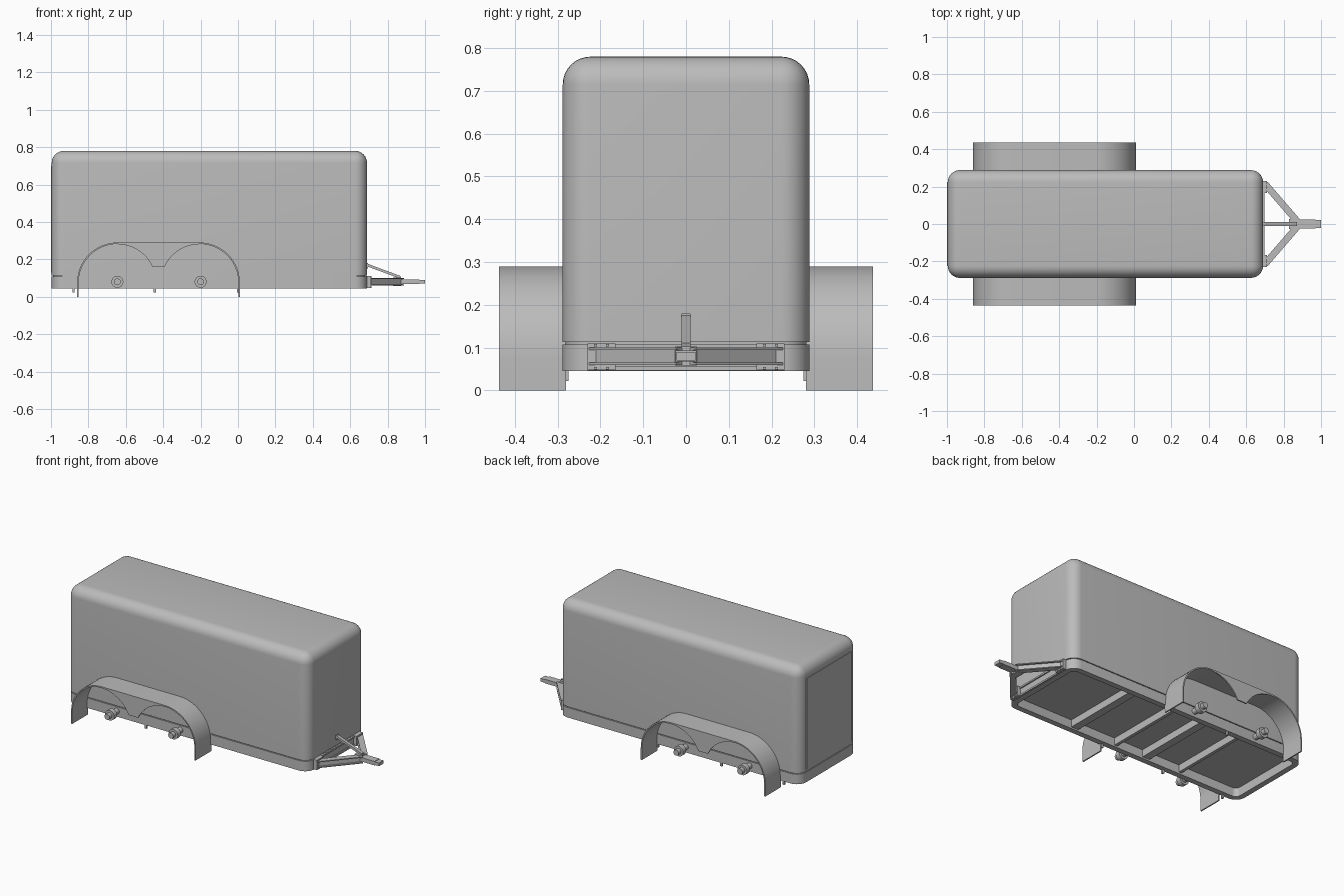
import bpy, bmesh, math
from mathutils import Vector

cube = bpy.data.objects.get("Cube")
if cube:
    bpy.data.objects.remove(cube, do_unlink=True)

GREY = (0.5, 0.5, 0.5, 1.0)
mat = bpy.data.materials.new("plain grey")
mat.use_nodes = True
mat.diffuse_color = GREY
for node in mat.node_tree.nodes:
    if node.type == 'BSDF_PRINCIPLED':
        node.inputs["Base Color"].default_value = GREY


def finish(name, bm):
    bmesh.ops.recalc_face_normals(bm, faces=bm.faces)
    me = bpy.data.meshes.new(name)
    bm.to_mesh(me)
    bm.free()
    me.materials.append(mat)
    me.shade_smooth()
    me.set_sharp_from_angle(angle=math.radians(32))
    ob = bpy.data.objects.new(name, me)
    bpy.context.collection.objects.link(ob)
    return ob


def box(name, x, y, z, radius=0, keep=None):
    """Box from ranges; edges chosen by keep are rounded."""
    bm = bmesh.new()
    bmesh.ops.create_cube(bm, size=1)
    for v in bm.verts:
        v.co = [r[0] if c < 0 else r[1] for c, r in zip(v.co, (x, y, z))]
    if radius:
        edges = [e for e in bm.edges if keep is None or keep(e)]
        bmesh.ops.bevel(bm, geom=edges, offset=radius, segments=8, profile=0.5, affect='EDGES')
    return finish(name, bm)


def beam(name, p, q, width, height):
    """Straight bar between two points."""
    p, q = Vector(p), Vector(q)
    ob = box(name, (0, (q - p).length), (-width / 2, width / 2), (-height / 2, height / 2))
    d = q - p
    ob.location = p
    ob.rotation_euler = (0, -math.atan2(d.z, d.xy.length), math.atan2(d.y, d.x))
    return ob


def strip(name, outer, inner, place, a, b):
    """Solid between two matching point rows, extruded from a to b."""
    bm = bmesh.new()
    rows = [[bm.verts.new(place(u, v, t)) for u, v in pts]
            for pts, t in ((outer, a), (outer, b), (inner, b), (inner, a))]
    for i in range(len(outer) - 1):
        for k in range(4):
            r, s = rows[k], rows[(k + 1) % 4]
            bm.faces.new((r[i], r[i + 1], s[i + 1], s[i]))
    for i in (0, -1):
        bm.faces.new([r[i] for r in rows])
    bmesh.ops.remove_doubles(bm, verts=bm.verts, dist=1e-5)
    return finish(name, bm)


def arc(cx, cz, r, a0, a1, n):
    angles = [math.radians(a0 + (a1 - a0) * i / n) for i in range(n + 1)]
    return [(cx + r * math.cos(a), cz + r * math.sin(a)) for a in angles]


def cylinder(name, x, z, r, y0, y1):
    bm = bmesh.new()
    bmesh.ops.create_cone(bm, cap_ends=True, segments=24, radius1=r, radius2=r, depth=abs(y1 - y0))
    ob = finish(name, bm)
    ob.rotation_euler.x = math.pi / 2
    ob.location = (x, (y0 + y1) / 2, z)
    return ob


BACK, NOSE, HALF, R = -0.996, 0.69, 0.288, 0.065


def upright(e):
    return abs(e.verts[0].co.z - e.verts[1].co.z) > 0.01


def not_bottom(e):
    return max(v.co.z for v in e.verts) > 0.2


# Cargo body, seam and rear door
box("cargo_body", (BACK, NOSE), (-HALF, HALF), (0.113, 0.78), R, not_bottom)
box("body_seam", (BACK + .007, NOSE - .007), (-HALF + .007, HALF - .007), (0.1, 0.115), R, upright)
box("rear_door", (-1.0, -0.99), (-0.224, 0.224), (0.13, 0.7))


# Chassis rim, open from below
def rim(inset):
    r = R - inset
    x0, x1, y = BACK + R, NOSE - R, HALF - R
    pts = []
    for cx, cy, a in ((x1, y, 0), (x0, y, 90), (x0, -y, 180), (x1, -y, 270)):
        pts += arc(cx, cy, r, a, a + 90, 8)
    return pts + pts[:1]


strip("chassis_rim", rim(0), rim(0.035), lambda u, v, t: (u, v, t), 0.045, 0.108)
for x, w in ((0.22, 0.05), (-0.08, 0.02), (-0.30, 0.05), (-0.55, 0.02)):
    box("cross_member", (x - w / 2, x + w / 2), (-0.26, 0.26), (0.055, 0.105))

# Fenders, wheel hubs and small feet on each side
REAR_X, FRONT_X, HUB_Z = -0.645, -0.205, 0.075


def arch(r):
    return ([(REAR_X - r, 0)] + arc(REAR_X, HUB_Z, r, 180, 90, 16)
            + arc(FRONT_X, HUB_Z, r, 90, 0, 16) + [(FRONT_X + r, 0)])


skirt_low = arc(REAR_X, HUB_Z, 0.206, 90, 25, 12) + arc(FRONT_X, HUB_Z, 0.206, 155, 90, 12)
skirt_top = [(x, 0.286) for x, z in skirt_low]
for s, side in ((1, "left"), (-1, "right")):
    place = lambda u, v, t: (u, s * t, v)
    strip(side + "_fender", arch(0.215), arch(0.207), place, 0.28, 0.437)
    strip(side + "_fender_skirt", skirt_top, skirt_low, place, 0.429, 0.437)
    for x in (REAR_X, FRONT_X + .005):
        cylinder(side + "_axle_stub", x, 0.08, 0.018, s * 0.26, s * 0.385)
        cylinder(side + "_hub", x, 0.08, 0.032, s * 0.33, s * 0.36)
    for x in (-0.88, -0.445, 0.0):
        box(side + "_foot", (x - .006, x + .006), sorted((s * .274, s * .286)), (0.022, 0.06))

    # Tongue arm as a channel with a mounting plate and bolts
    a, b = Vector((0.70, s * 0.215, 0)), Vector((0.875, s * 0.012, 0))
    up = Vector((0, 0, 1))
    beam(side + "_tongue_web", a + up * .08, b + up * .08, 0.012, 0.036)
    for z in (0.062, 0.098):
        beam(side + "_tongue_flange", a + up * z, b + up * z, 0.036, 0.006)
    box(side + "_tongue_mount", (0.685, 0.712), sorted((s * .165, s * .23)), (0.048, 0.11))
    for y in (0.18, 0.208):
        for z in (0.052, 0.106):
            box(side + "_mount_bolt", (0.71, 0.716), sorted((s * y, s * (y + .007))), (z - .003, z + .003))

# Rails across the nose
for z in (0.052, 0.102):
    box("nose_rail", (0.685, 0.698), (-0.23, 0.23), (z - .005, z + .005))

# Coupler and diagonal brace
box("coupler_plate", (0.83, 0.872), (-0.026, 0.026), (0.058, 0.103))
box("coupler_body", (0.865, 0.97), (-0.024, 0.024), (0.068, 0.093))
box("coupler_tip", (0.965, 1.0), (-0.022, 0.022), (0.07, 0.09))
beam("tongue_brace", (0.69, 0, 0.17), (0.868, 0, 0.104), 0.02, 0.014)
box("brace_plate", (0.685, 0.695), (-0.011, 0.011), (0.15, 0.18))
